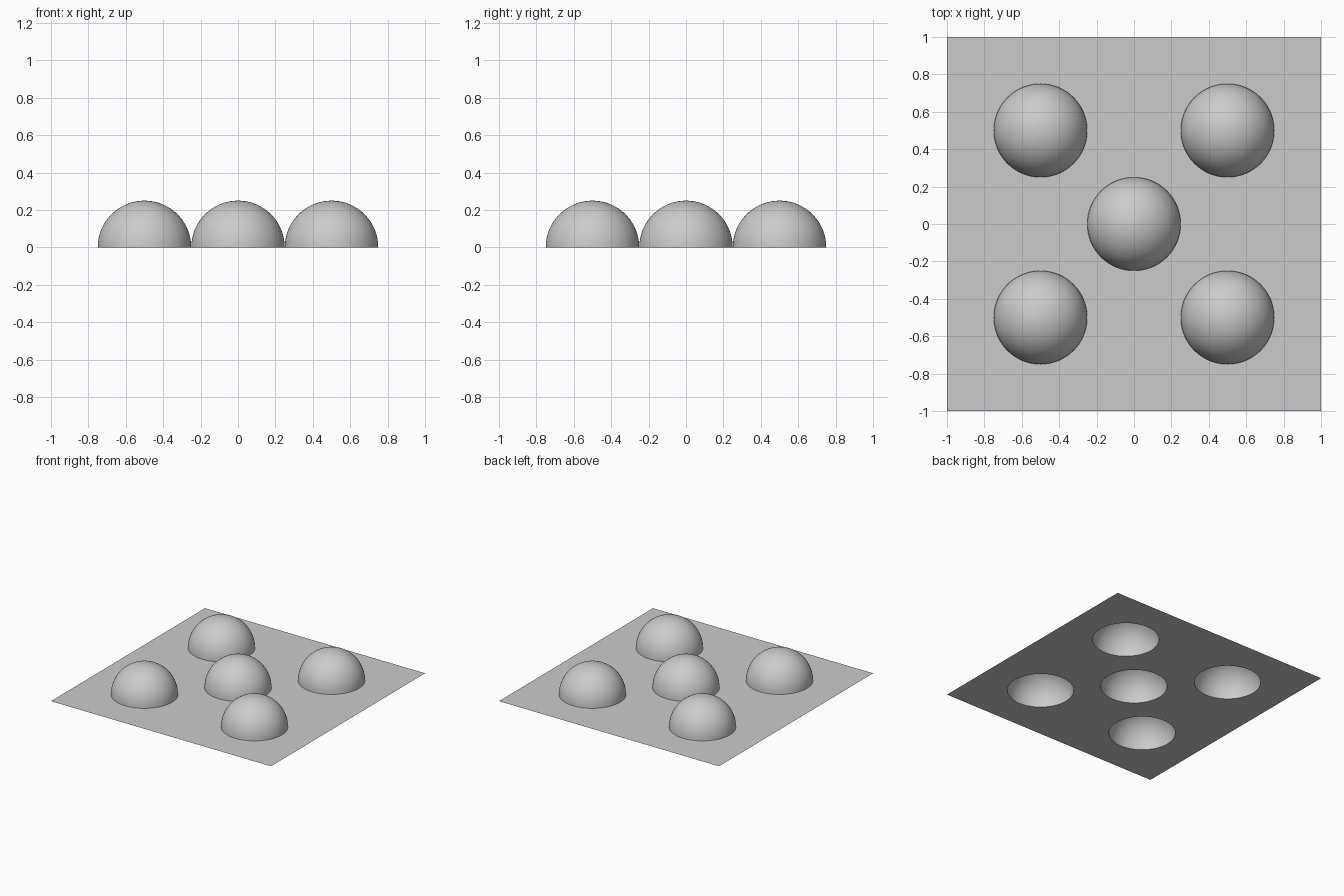
import bpy, bmesh, math
from mathutils import Vector, Matrix

cube = bpy.data.objects.get("Cube")
if cube:
    bpy.data.objects.remove(cube, do_unlink=True)

RADIUS = 0.25
SEGMENTS = 64
RINGS = 16
CENTRES = {
    "centre_dome": (0, 0),
    "front_right_dome": (-0.5, -0.5),
    "front_left_dome": (0.5, -0.5),
    "back_right_dome": (-0.5, 0.5),
    "back_left_dome": (0.5, 0.5),
}

grey = bpy.data.materials.new("plain grey")
grey.use_nodes = True
colour = (0.6, 0.6, 0.6, 1)
grey.diffuse_color = colour
grey.node_tree.nodes["Principled BSDF"].inputs["Base Color"].default_value = colour


def make_object(name, bm, location=(0, 0, 0)):
    mesh = bpy.data.meshes.new(name)
    bm.to_mesh(mesh)
    bm.free()
    mesh.materials.append(grey)
    obj = bpy.data.objects.new(name, mesh)
    obj.location = location
    bpy.context.collection.objects.link(obj)
    return obj


def add_loop(bm, points):
    verts = [bm.verts.new((x, y, 0)) for x, y in points]
    return [bm.edges.new((v, verts[i - 1])) for i, v in enumerate(verts)]


# Thin square sheet with a round opening under each dome
bm = bmesh.new()
edges = add_loop(bm, [(-1, -1), (1, -1), (1, 1), (-1, 1)])
angles = [math.tau * i / SEGMENTS for i in range(SEGMENTS)]
for cx, cy in CENTRES.values():
    edges += add_loop(bm, [(cx + RADIUS * math.cos(a), cy + RADIUS * math.sin(a))
                           for a in angles])
bmesh.ops.triangle_fill(bm, edges=edges, use_beauty=True, normal=Vector((0, 0, 1)))
for face in bm.faces:
    face.normal_update()
    if face.normal.z < 0:
        face.normal_flip()
bmesh.ops.dissolve_limit(bm, angle_limit=0.01, verts=[], edges=bm.edges[:])
make_object("base_sheet", bm)

# Hollow half spheres, open underneath
for name, (cx, cy) in CENTRES.items():
    bm = bmesh.new()
    arc = [bm.verts.new((RADIUS * math.cos(t), 0, RADIUS * math.sin(t)))
           for t in (math.pi / 2 * i / RINGS for i in range(RINGS + 1))]
    profile = [bm.edges.new(pair) for pair in zip(arc, arc[1:])]
    bmesh.ops.spin(bm, geom=arc + profile, cent=(0, 0, 0), axis=(0, 0, 1),
                   angle=math.tau, steps=SEGMENTS)
    bmesh.ops.remove_doubles(bm, verts=bm.verts[:], dist=0.0005)
    for face in bm.faces:
        face.normal_update()
        if face.normal.dot(face.calc_center_median()) < 0:
            face.normal_flip()
        face.smooth = True
    make_object(name, bm, (cx, cy, 0))
